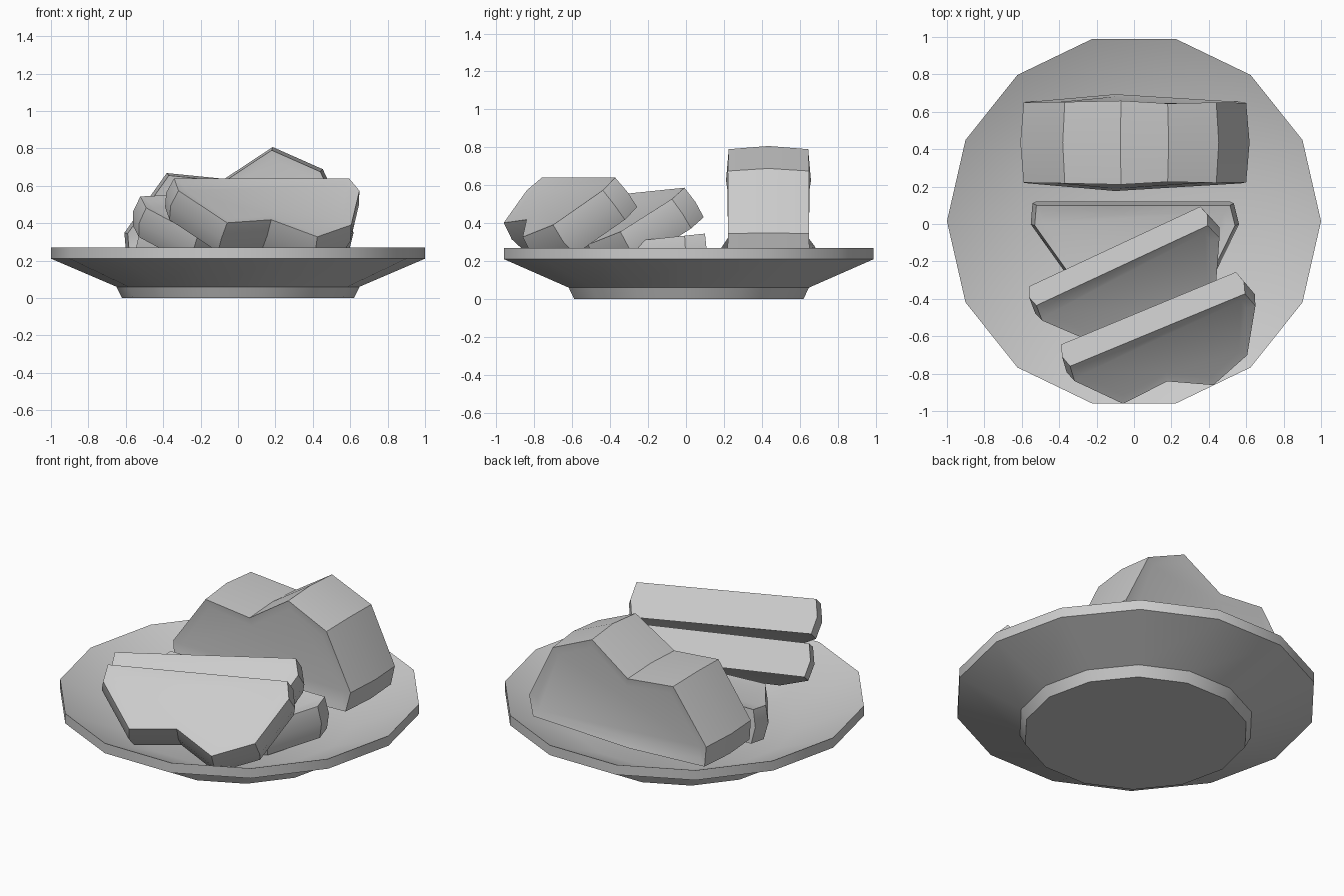
import bpy, bmesh, math
from mathutils import Matrix, Vector

cube = bpy.data.objects.get("Cube")
if cube:
    bpy.data.objects.remove(cube, do_unlink=True)

GREY = (0.6, 0.6, 0.6, 1)
grey = bpy.data.materials.new("plain grey")
grey.use_nodes = True
grey.diffuse_color = GREY
grey.node_tree.nodes["Principled BSDF"].inputs["Base Color"].default_value = GREY


def finish(name, bm, angle):
    bmesh.ops.recalc_face_normals(bm, faces=bm.faces)
    mesh = bpy.data.meshes.new(name)
    bm.to_mesh(mesh)
    bm.free()
    mesh.materials.append(grey)
    obj = bpy.data.objects.new(name, mesh)
    bpy.context.collection.objects.link(obj)
    bpy.ops.object.select_all(action='DESELECT')
    obj.select_set(True)
    bpy.context.view_layer.objects.active = obj
    bpy.ops.object.shade_smooth_by_angle(angle=math.radians(angle))


def bridge(bm, a, b):
    for i in range(len(a)):
        j = (i + 1) % len(a)
        bm.faces.new((a[i], a[j], b[j], b[i]))


# Plate: fourteen-sided dish on a foot, hollow on top
def plate():
    sides = 14
    profile = [(0.62, 0), (0.65, 0.06), (1, 0.21), (1, 0.27), (0.62, 0.1)]
    bm = bmesh.new()
    rings = []
    for r, z in profile:
        rings.append([bm.verts.new((r * math.cos(math.tau * i / sides),
                                    r * math.sin(math.tau * i / sides) + 0.015, z))
                      for i in range(sides)])
    for a, b in zip(rings, rings[1:]):
        bridge(bm, a, b)
    bm.faces.new(rings[0])
    bm.faces.new(rings[-1])
    finish("plate", bm, 30)


# Bread outline, flat base along y = 0 with an uneven, two-humped crust
OUTLINE = [(-0.58, 0), (-0.1, 0), (0.57, 0), (0.6, 0.12), (0.44, 0.45),
           (0.18, 0.565), (-0.07, 0.40), (-0.37, 0.43), (-0.59, 0.12)]


def bread(name, place, thick, scale=1.0, flare=0.0, bulge=0.04):
    bm = bmesh.new()
    rings = []
    for t, grow in ((0, 0), (0.5, bulge), (1, 0)):
        ring = []
        for x, y in OUTLINE:
            # both cut faces swell outwards near the middle of the base
            swell = flare * (1 - y / 0.56) * (1 - (x / 0.62) ** 2)
            z = thick * t + (2 * t - 1) * swell
            p = Vector((x * scale * (1 + grow), y * scale * (1 + grow), z))
            ring.append(bm.verts.new(p))
        rings.append(ring)
    bridge(bm, rings[0], rings[1])
    bridge(bm, rings[1], rings[2])
    caps = [bm.faces.new(rings[0]), bm.faces.new(rings[2])]
    bmesh.ops.recalc_face_normals(bm, faces=bm.faces)
    # crumb slightly sunk inside the crust
    bmesh.ops.inset_individual(bm, faces=caps, thickness=0.05, depth=-0.01)
    bm.transform(place)
    finish(name, bm, 30)


def lying(at, yaw, tilt, roll=0):
    return (Matrix.Translation(at)
            @ Matrix.Rotation(math.radians(yaw), 4, 'Z')
            @ Matrix.Rotation(math.radians(-roll), 4, 'Y')
            @ Matrix.Rotation(math.radians(180 + tilt), 4, 'X'))


plate()

# Upright loaf at the back
bread("loaf", Matrix.Translation((0, 0.645, 0.225)) @ Matrix.Rotation(math.pi / 2, 4, 'X'),
      0.42, flare=0.05, bulge=0.03)

# Three slices fanned out towards the front, bases up
bread("front_slice", lying((0.13, -0.565, 0.64), 22.5, 39), 0.2, 0.88)
bread("middle_slice", lying((-0.06, -0.22, 0.565), 25, 35, 2.5), 0.19, 0.88)
bread("back_slice", lying((0, 0.1, 0.345), 0, 6), 0.2, 0.9)
